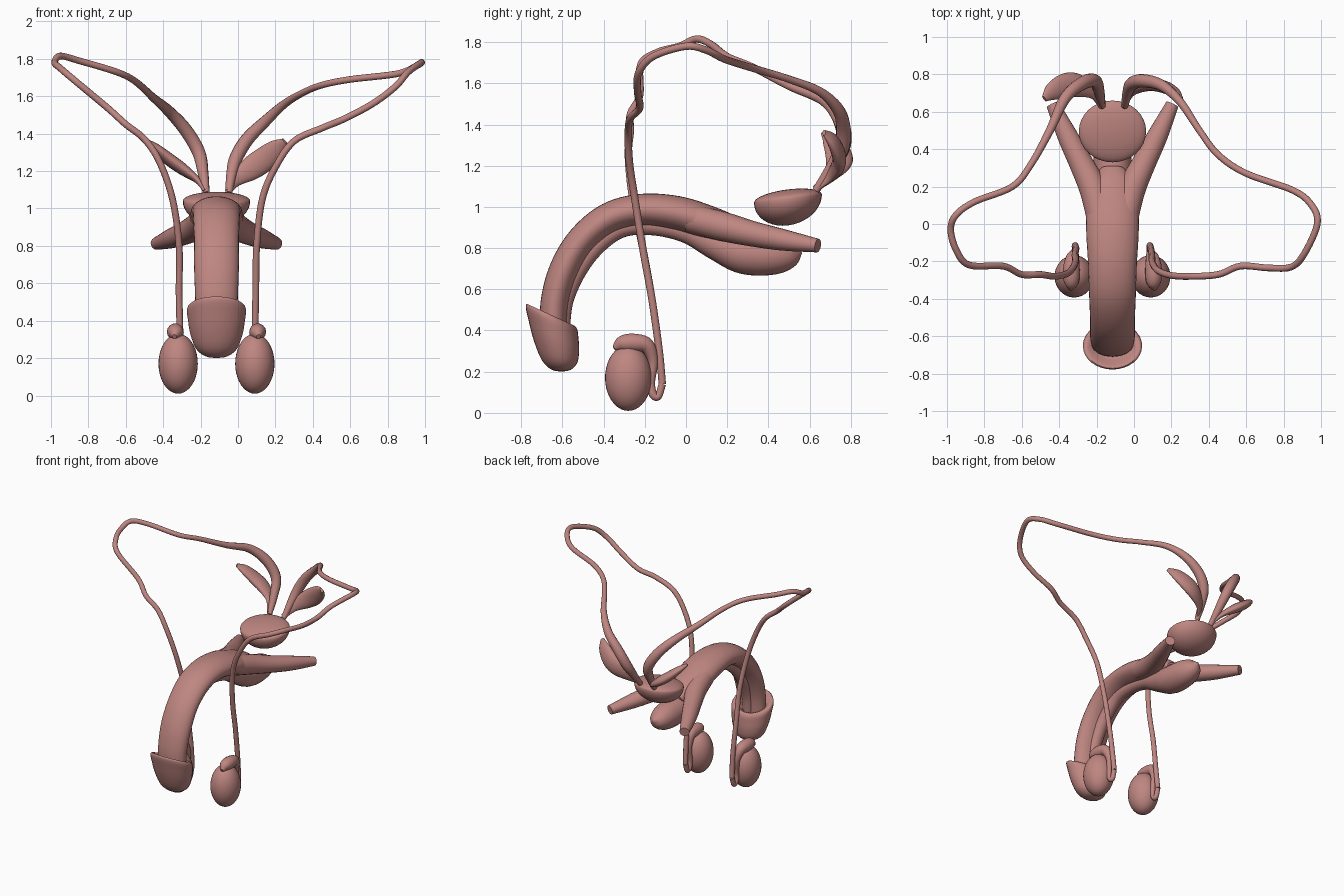
import bpy, bmesh, math
from mathutils import Vector

if "Cube" in bpy.data.objects:
    bpy.data.objects.remove(bpy.data.objects["Cube"], do_unlink=True)

MID = -0.115  # x of the body's midline

tissue = bpy.data.materials.new("dusty_pink_tissue")
tissue.use_nodes = True
tissue.diffuse_color = (0.52, 0.24, 0.22, 1)
tissue.node_tree.nodes["Principled BSDF"].inputs["Base Color"].default_value = (0.52, 0.24, 0.22, 1)


def finish(bm, name, angle=50):
    bmesh.ops.recalc_face_normals(bm, faces=bm.faces)
    mesh = bpy.data.meshes.new(name)
    bm.to_mesh(mesh)
    bm.free()
    mesh.materials.append(tissue)
    obj = bpy.data.objects.new(name, mesh)
    bpy.context.collection.objects.link(obj)
    bpy.ops.object.select_all(action='DESELECT')
    obj.select_set(True)
    bpy.context.view_layer.objects.active = obj
    bpy.ops.object.shade_smooth_by_angle(angle=math.radians(angle))
    return obj


def spline(rows, steps):
    """Catmull-Rom through rows of equal-length tuples."""
    rows = [Vector(r) for r in rows]
    ext = [2 * rows[0] - rows[1]] + rows + [2 * rows[-1] - rows[-2]]
    out = []
    for a, b, c, d in zip(ext, ext[1:], ext[2:], ext[3:]):
        for i in range(steps):
            t = i / steps
            out.append(0.5 * (2 * b + (c - a) * t + (2 * a - 5 * b + 4 * c - d) * t * t
                              + (3 * b - a - 3 * c + d) * t ** 3))
    return out + [rows[-1]]


def tube(name, points, radii, flat=1.0, side=(1, 0, 0), steps=6, sides=20):
    """Sweep an ellipse along points; flat scales it across the side vector."""
    path = spline(points, steps)
    sizes = spline([(r, r) for r in radii], steps)
    bm = bmesh.new()
    rings = []
    u = Vector(side)
    for i, p in enumerate(path):
        t = (path[min(i + 1, len(path) - 1)] - path[max(i - 1, 0)]).normalized()
        u = (u - t * u.dot(t)).normalized()
        v = t.cross(u)
        r = max(sizes[i][0], 0.003)
        rings.append([bm.verts.new(p + u * r * math.cos(a) + v * r * flat * math.sin(a))
                      for a in (math.tau * k / sides for k in range(sides))])
    for a, b in zip(rings, rings[1:]):
        for k in range(sides):
            n = (k + 1) % sides
            bm.faces.new((a[k], a[n], b[n], b[k]))
    bm.faces.new(rings[0])
    bm.faces.new(rings[-1])
    return finish(bm, name)


def blob(name, shape):
    """Unit sphere reshaped by a rule."""
    bm = bmesh.new()
    bmesh.ops.create_uvsphere(bm, u_segments=32, v_segments=20, radius=1)
    for v in bm.verts:
        v.co = shape(v.co.copy())
    return finish(bm, name)


def midline(yz):
    return [(MID, y, z) for y, z in yz]


# Erectile shaft, arching forward and down
tube("shaft", midline([(-0.645, 0.40), (-0.635, 0.55), (-0.59, 0.7), (-0.505, 0.84), (-0.375, 0.945),
                       (-0.22, 0.985), (-0.05, 0.97), (0.1, 0.925), (0.22, 0.885), (0.3, 0.86)]),
     [.11, .115, .12, .12, .125, .13, .14, .14, .12, .06], flat=0.6, sides=28)

# Spongy body beneath the shaft, swelling into the bulb at the rear
tube("spongy_body", midline([(-0.605, 0.40), (-0.59, 0.55), (-0.525, 0.7), (-0.43, 0.82), (-0.31, 0.90),
                             (-0.16, 0.91), (0, 0.88), (0.15, 0.82), (0.28, 0.775), (0.42, 0.765),
                             (0.51, 0.77), (0.56, 0.785)]),
     [.04, .045, .048, .048, .048, .048, .055, .08, .1, .095, .065, .01])

# Rounded head with a sloping flared rim
profile = spline([(.08, .43), (.135, .475), (.158, .46), (.152, .40), (.14, .33), (.11, .25), (.06, .21), (.003, .2)], 3)
bm = bmesh.new()
rings = []
for r, z in profile:
    k = (z - 0.2) / 0.27
    ring = []
    for i in range(32):
        a = math.tau * i / 32
        dy = 0.79 * r * math.sin(a)
        ring.append(bm.verts.new((MID + r * math.cos(a), -0.605 - 0.05 * k + dy, z - 0.45 * k * dy)))
    rings.append(ring)
for a, b in zip(rings, rings[1:]):
    for i in range(32):
        n = (i + 1) % 32
        bm.faces.new((a[i], a[n], b[n], b[i]))
bm.faces.new(rings[0])
bm.faces.new(rings[-1])
finish(bm, "head")

# Prostate: nearly flat on top, domed below
blob("prostate", lambda c: Vector((MID + 0.18 * c.x, 0.495 + 0.165 * c.y,
                                   1.04 + c.z * (0.045 if c.z > 0 else 0.13) + 0.02 * c.y)))

# Paired organs
for label, s in (("left", 1), ("right", -1)):
    def pair(points):
        return [(MID + s * x, y, z) for x, y, z in points]

    tube(label + "_crus", pair([(.06, .02, .945), (.10, .18, .905), (.165, .32, .87), (.24, .47, .84), (.32, .64, .812)]),
         [.075, .075, .065, .055, .035], flat=0.95)

    blob(label + "_testis", lambda c: Vector((MID + s * 0.205 + 0.105 * c.x,
                                              -0.28 + 0.113 * c.y, 0.17 + 0.16 * c.z)))

    # Epididymis: thick over the top, thin down the back, hooking up
    tube(label + "_epididymis", pair([(.225, -.35, .315), (.22, -.31, .335), (.22, -.25, .34), (.215, -.19, .325),
                                      (.205, -.16, .25), (.20, -.17, .15), (.20, -.16, .09),
                                      (.20, -.135, .08), (.20, -.115, .14)]),
         [.012, .04, .045, .038, .025, .02, .02, .018, .018], sides=14)

    tube(label + "_seminal_vesicle", pair([(.06, .63, 1.09), (.10, .70, 1.15), (.18, .74, 1.21), (.25, .74, 1.26),
                                           (.32, .71, 1.32), (.365, .67, 1.36)]),
         [.018, .035, .062, .066, .05, .018], flat=0.5, side=(0.6, 0, -0.8))

# Long ducts, each with its own loop, widening at the end
left_duct = [(.085, -.115, .14), (.09, -.13, .3), (.095, -.165, .55), (.1, -.21, .8), (.13, -.25, 1.05),
             (.2, -.275, 1.22), (.3, -.28, 1.36), (.45, -.27, 1.43), (.57, -.225, 1.48), (.72, -.235, 1.56),
             (.84, -.23, 1.65), (.91, -.16, 1.73), (.98, 0, 1.78), (.95, .1, 1.76), (.85, .18, 1.72),
             (.6, .27, 1.69), (.45, .37, 1.66), (.35, .5, 1.62), (.25, .65, 1.56), (.15, .74, 1.47),
             (.05, .765, 1.37), (-.01, .75, 1.27), (-.035, .70, 1.18), (-.05, .63, 1.08)]
right_duct = [(-.315, -.115, .14), (-.31, -.13, .3), (-.315, -.165, .55), (-.315, -.21, .8), (-.35, -.26, 1.05),
              (-.42, -.28, 1.25), (-.5, -.27, 1.37), (-.6, -.27, 1.45), (-.7, -.225, 1.54), (-.88, -.22, 1.69),
              (-.95, -.14, 1.75), (-.98, -.03, 1.78), (-.95, .05, 1.815), (-.85, .12, 1.79), (-.65, .2, 1.73),
              (-.55, .32, 1.68), (-.45, .5, 1.59), (-.37, .67, 1.52), (-.28, .75, 1.42), (-.21, .765, 1.3),
              (-.185, .70, 1.18), (-.17, .63, 1.08)]
for name, pts in (("left_duct", left_duct), ("right_duct", right_duct)):
    tube(name, pts, [.018] * (len(pts) - 6) + [.022, .03, .036, .036, .028, .018], sides=12)
